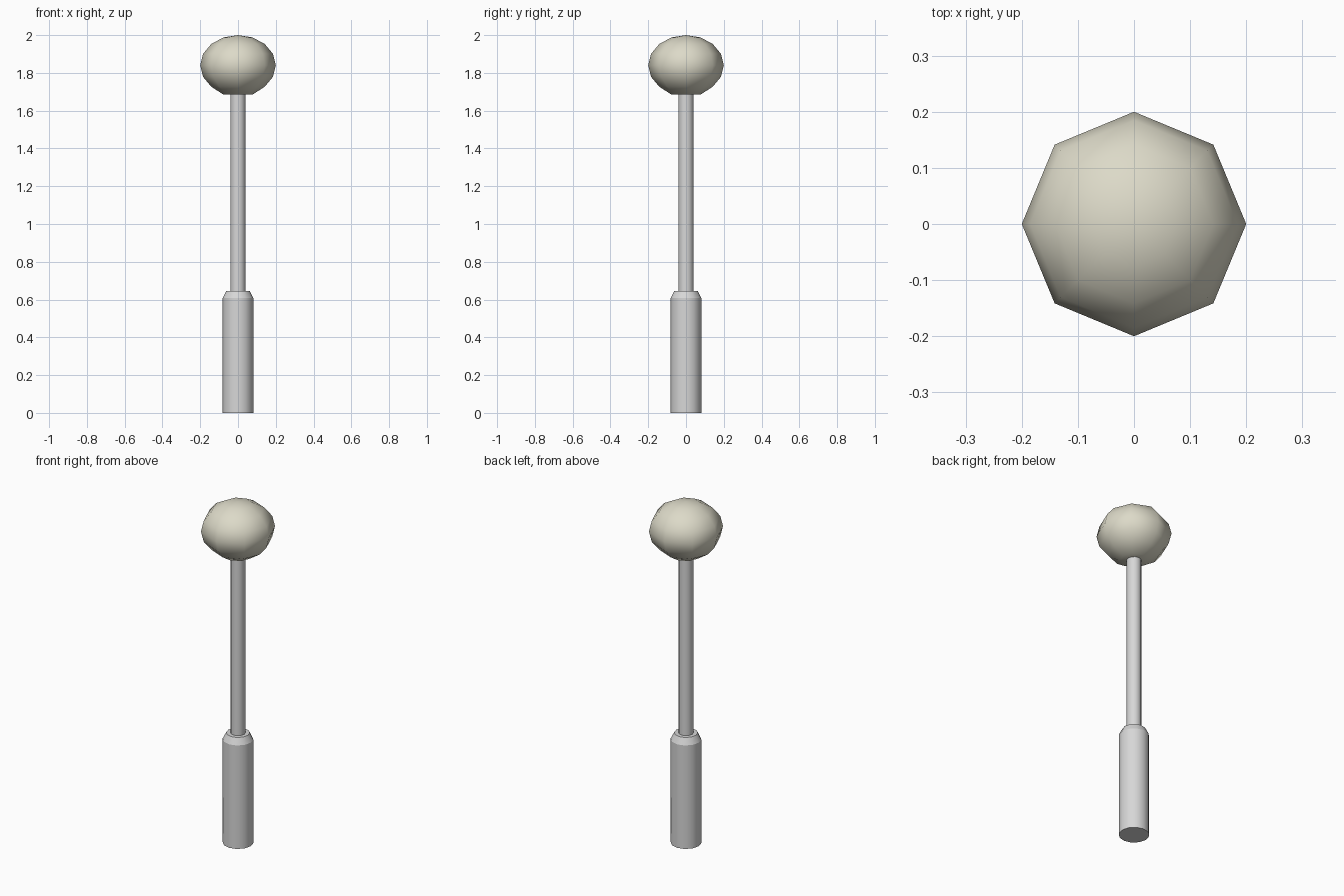
import bpy, bmesh, math

if "Cube" in bpy.data.objects:
    bpy.data.objects.remove(bpy.data.objects["Cube"])


def material(name, rgb):
    m = bpy.data.materials.new(name)
    m.diffuse_color = (*rgb, 1.0)
    m.use_nodes = True
    m.node_tree.nodes["Principled BSDF"].inputs["Base Color"].default_value = m.diffuse_color
    return m


def lathe(name, profile, sides, mat, sharp_rings):
    """Revolve (radius, z) points, with capped ends or a closed tip."""
    bm = bmesh.new()
    rings = []
    for r, z in profile:
        if r == 0:
            rings.append([bm.verts.new((0, 0, z))] * sides)
        else:
            rings.append([bm.verts.new((r * math.cos(math.tau * i / sides),
                                        r * math.sin(math.tau * i / sides), z))
                          for i in range(sides)])
    for a, b in zip(rings, rings[1:]):
        for i in range(sides):
            j = (i + 1) % sides
            corners = list(dict.fromkeys((a[i], a[j], b[j], b[i])))
            bm.faces.new(corners)
    if profile[0][0]:
        bm.faces.new(rings[0][::-1])
    if profile[-1][0]:
        bm.faces.new(rings[-1])
    bmesh.ops.recalc_face_normals(bm, faces=bm.faces[:])
    for f in bm.faces:
        f.smooth = True
    # Ring edges stay crisp where the profile has a corner
    for e in bm.edges:
        level = abs(e.verts[0].co.z - e.verts[1].co.z) < 1e-5
        if level and e.calc_face_angle(0) > math.radians(sharp_rings):
            e.smooth = False
    mesh = bpy.data.meshes.new(name)
    bm.to_mesh(mesh)
    bm.free()
    mesh.materials.append(mat)
    ob = bpy.data.objects.new(name, mesh)
    bpy.context.collection.objects.link(ob)
    return ob


grey = material("light grey metal", (0.68, 0.68, 0.68))
cream = material("cream glass", (0.72, 0.70, 0.58))

# Thick base sleeve with chamfered shoulder
lathe("base_sleeve", [(0.082, 0), (0.082, 0.607), (0.063, 0.645)], 12, grey, 20)

# Thin pole
lathe("pole", [(0.04, 0.60), (0.04, 1.70)], 12, grey, 20)

# Squashed eight-sided globe, cut flat at the bottom
globe = [(0.077, 1.685)]
for k in range(-2, 4):
    a = math.radians(22.5 * k)
    globe.append((0.2 * math.cos(a), 1.84 + 0.16 * math.sin(a)))
globe.append((0, 2.0))
lathe("lamp_globe", globe, 8, cream, 60)
